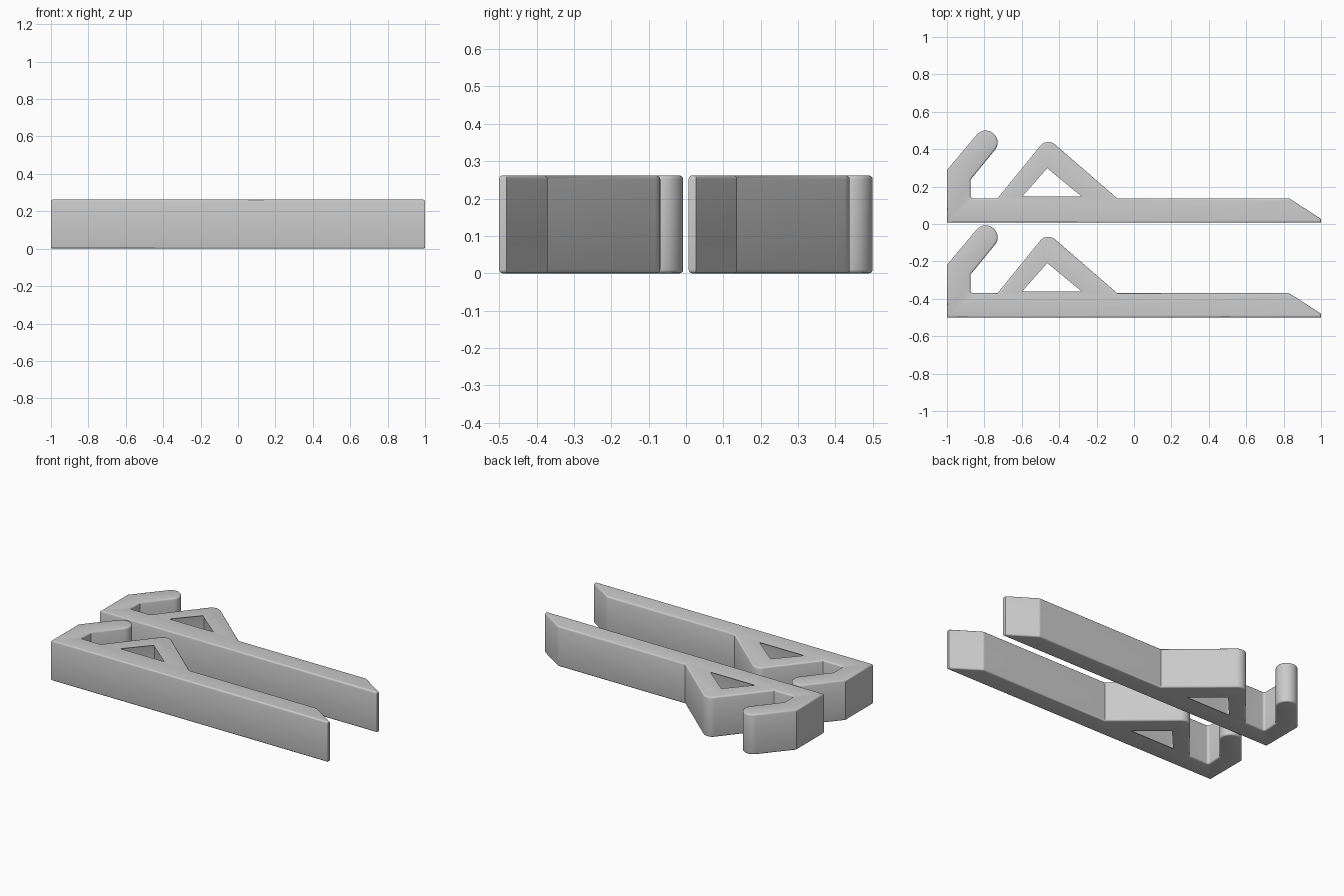
import bpy
import bmesh
from mathutils import Vector

if "Cube" in bpy.data.objects:
    bpy.data.objects.remove(bpy.data.objects["Cube"], do_unlink=True)

HEIGHT, EDGE = 0.262, 0.01

grey = bpy.data.materials.new("light grey plastic")
grey.use_nodes = True
colour = (0.6, 0.6, 0.6, 1)
grey.diffuse_color = colour
grey.node_tree.nodes["Principled BSDF"].inputs["Base Color"].default_value = colour

# Clip outline and truss opening: x, y, corner radius
OUTLINE = [
    (-1, 0, 0), (1, 0, 0), (1, 0.02, 0), (0.83, 0.13, 0.02),      # bar and wedge tip
    (-0.09, 0.13, 0), (-0.465, 0.455, 0.055), (-0.73, 0.13, 0),   # triangular brace
    (-0.874, 0.13, 0.015), (-0.874, 0.23, 0),                     # hook throat
    (-0.704, 0.437, 0.062), (-0.801, 0.518, 0.062), (-1, 0.281, 0),
]
OPENING = [(-0.62, 0.13, 0.012), (-0.465, 0.305, 0), (-0.252, 0.13, 0.012)]


def rounded(corners, steps=10):
    """Replace every corner that has a radius by a tangent arc."""
    path = []
    for i, (x, y, radius) in enumerate(corners):
        p = Vector((x, y))
        if not radius:
            path.append(p)
            continue
        a = (Vector(corners[i - 1][:2]) - p).normalized()
        b = (Vector(corners[(i + 1) % len(corners)][:2]) - p).normalized()
        middle = (a + b).normalized()
        scale = radius / abs(a.cross(middle))
        centre = p + middle * scale
        reach = scale * a.dot(middle)
        start, end = p + a * reach - centre, p + b * reach - centre
        for k in range(steps + 1):
            direction = start.lerp(end, k / steps).normalized()
            path.append(centre + direction * radius)
    return path


def make_clip(name, y):
    # Filled profile, extruded with a small rounded rim
    curve = bpy.data.curves.new(name, "CURVE")
    curve.dimensions = "2D"
    curve.fill_mode = "BOTH"
    curve.extrude = HEIGHT / 2 - EDGE
    curve.bevel_depth = EDGE
    curve.bevel_resolution = 2
    curve.offset = -EDGE
    for corners in (OUTLINE, OPENING):
        path = rounded(corners)
        spline = curve.splines.new("POLY")
        spline.points.add(len(path) - 1)
        for point, p in zip(spline.points, path):
            point.co = (p.x, p.y, 0, 1)
        spline.use_cyclic_u = True
    source = bpy.data.objects.new(name + "_profile", curve)
    bpy.context.collection.objects.link(source)
    bpy.context.view_layer.update()
    graph = bpy.context.evaluated_depsgraph_get()
    mesh = bpy.data.meshes.new_from_object(source.evaluated_get(graph))
    bpy.data.objects.remove(source, do_unlink=True)

    # Weld caps to walls
    bm = bmesh.new()
    bm.from_mesh(mesh)
    bmesh.ops.remove_doubles(bm, verts=bm.verts, dist=0.0002)
    bmesh.ops.recalc_face_normals(bm, faces=bm.faces)
    bm.to_mesh(mesh)
    bm.free()
    mesh.materials.clear()
    mesh.materials.append(grey)
    clip = bpy.data.objects.new(name, mesh)
    clip.location = (0, y, HEIGHT / 2)
    bpy.context.collection.objects.link(clip)
    bpy.ops.object.select_all(action="DESELECT")
    clip.select_set(True)
    bpy.context.view_layer.objects.active = clip
    bpy.ops.object.shade_smooth_by_angle(angle=0.6)


make_clip("front_clip", -0.5)
make_clip("rear_clip", 0.007)
